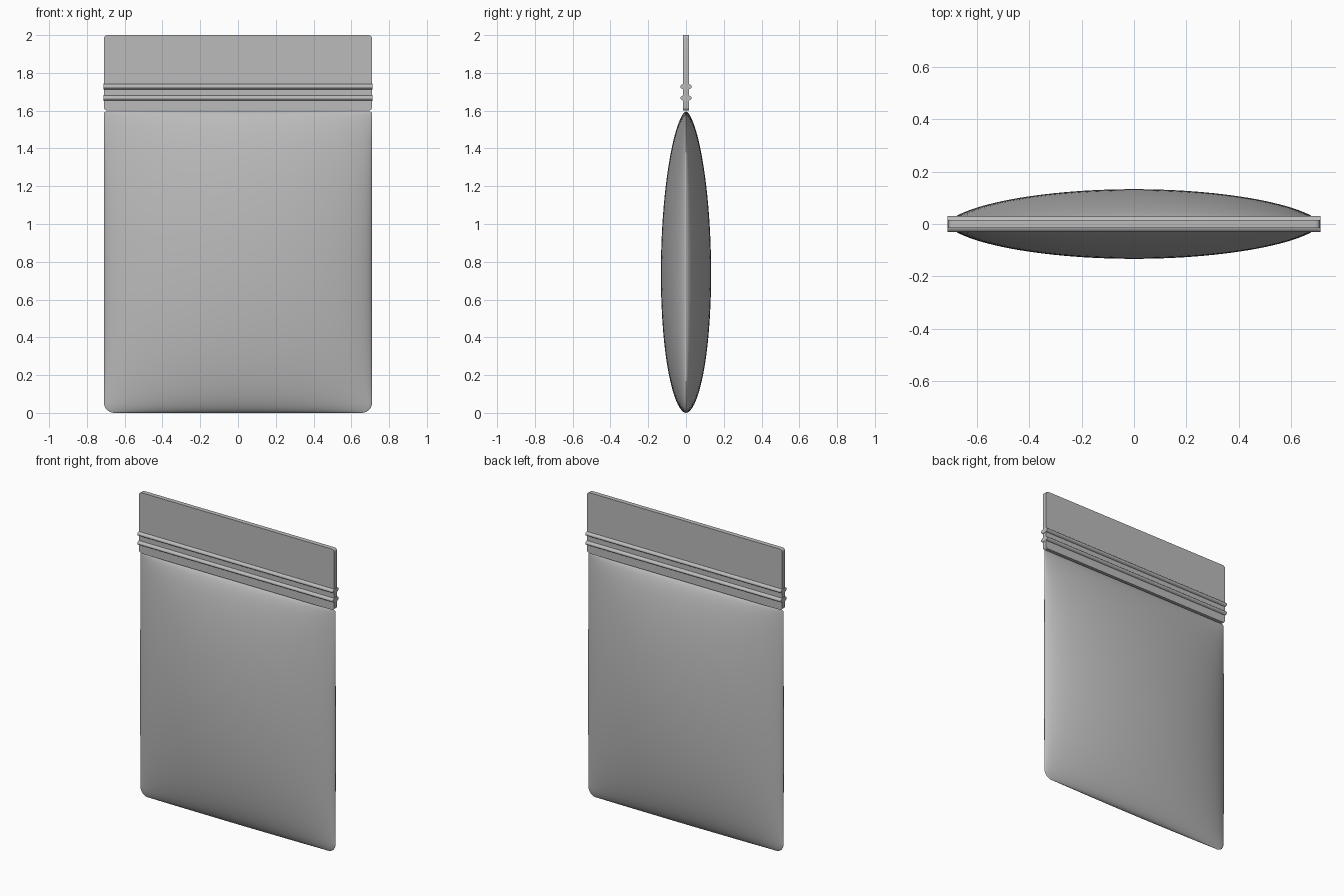
import bpy, bmesh, math
from mathutils import Matrix, Vector

cube = bpy.data.objects.get("Cube")
if cube:
    bpy.data.objects.remove(cube, do_unlink=True)

HALF_W, BODY_H, DEPTH = 0.71, 1.595, 0.133

grey = bpy.data.materials.new("soft_grey")
grey.use_nodes = True
colour = (0.5, 0.5, 0.5, 1)
grey.diffuse_color = colour
grey.node_tree.nodes["Principled BSDF"].inputs["Base Color"].default_value = colour


def finish(bm, name, angle):
    """Turn a bmesh into a named, shaded object."""
    bmesh.ops.recalc_face_normals(bm, faces=bm.faces)
    mesh = bpy.data.meshes.new(name)
    bm.to_mesh(mesh)
    bm.free()
    mesh.materials.append(grey)
    ob = bpy.data.objects.new(name, mesh)
    bpy.context.collection.objects.link(ob)
    bpy.ops.object.select_all(action='DESELECT')
    ob.select_set(True)
    bpy.context.view_layer.objects.active = ob
    bpy.ops.object.shade_smooth_by_angle(angle=math.radians(angle))
    return ob


def bulge(u):
    return max(0.0, 1 - u * u) ** 0.6


def inset(dist, r):
    """How far a rounded corner pulls the side in, at a distance from the end."""
    return r - math.sqrt(r * r - (r - dist) ** 2) if dist < r else 0.0


# Pillow-shaped pouch: one puffed sheet, mirrored to the back
bm = bmesh.new()
bmesh.ops.create_grid(bm, x_segments=56, y_segments=56, size=1)
for v in bm.verts:
    u = math.sin(v.co.x * math.pi / 2)
    t = (math.sin(v.co.y * math.pi / 2) + 1) / 2
    z = t * BODY_H
    w = HALF_W - inset(z, 0.055) - inset(BODY_H - z, 0.012)
    edge = max(abs(v.co.x), abs(v.co.y)) > 0.9999
    y = 0 if edge else -DEPTH * bulge(u) * bulge(2 * t ** 0.9 - 1)
    v.co = (u * w, y, z)
bmesh.ops.mirror(bm, geom=bm.verts[:] + bm.edges[:] + bm.faces[:],
                 axis='Y', merge_dist=0.00001)
finish(bm, "pouch_body", 50)

# Flat header strip with rounded corners
bm = bmesh.new()
bmesh.ops.create_cube(bm, size=1, matrix=Matrix.Translation((0, 0, 1.8))
                      @ Matrix.Diagonal((2 * HALF_W, 0.03, 0.4, 1)))
corners = [e for e in bm.edges
           if abs((e.verts[0].co - e.verts[1].co).normalized().y) > 0.9]
bmesh.ops.bevel(bm, geom=corners, offset=0.018, segments=4, profile=0.5,
                affect='EDGES')
finish(bm, "header_strip", 30)

# Two zip ridges with an oval section, running across the header
for name, z in (("upper_zip_ridge", 1.727), ("lower_zip_ridge", 1.667)):
    bm = bmesh.new()
    place = (Matrix.Translation((0, 0, z))
             @ Matrix.Diagonal((1, 0.03, 0.016, 1))
             @ Matrix.Rotation(math.pi / 2, 4, 'Y'))
    bmesh.ops.create_cone(bm, cap_ends=True, segments=20, radius1=1, radius2=1,
                          depth=2 * HALF_W + 0.004, matrix=place)
    finish(bm, name, 40)
